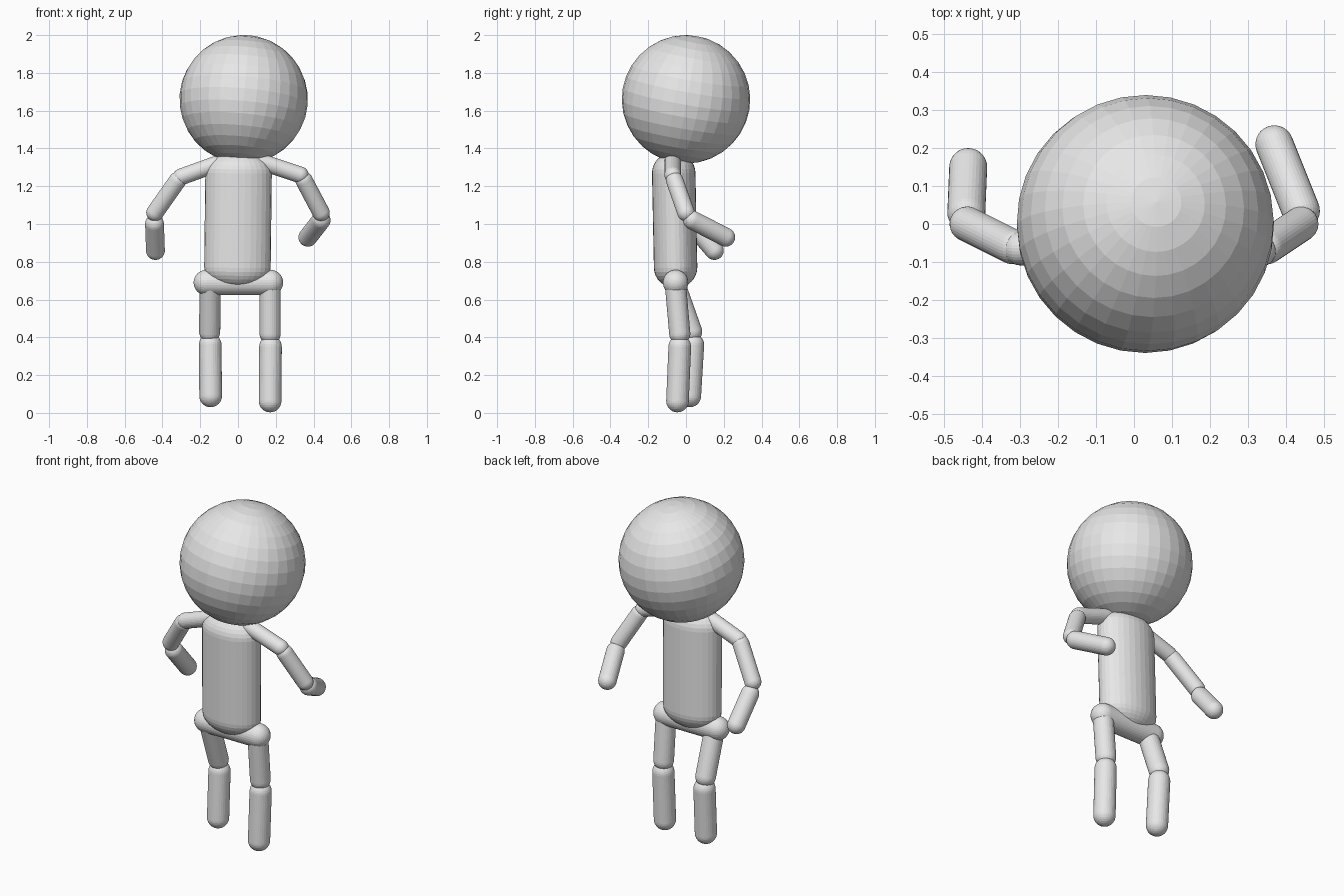
import bpy, bmesh, math
from mathutils import Vector, Matrix

cube = bpy.data.objects.get("Cube")
if cube:
    bpy.data.objects.remove(cube, do_unlink=True)

GREY = (0.8, 0.8, 0.8, 1)
mat = bpy.data.materials.new("plain grey")
mat.use_nodes = True
mat.diffuse_color = GREY
mat.node_tree.nodes["Principled BSDF"].inputs["Base Color"].default_value = GREY


def add_object(name, bm):
    bmesh.ops.recalc_face_normals(bm, faces=bm.faces)
    mesh = bpy.data.meshes.new(name)
    bm.to_mesh(mesh)
    bm.free()
    mesh.materials.append(mat)
    obj = bpy.data.objects.new(name, mesh)
    bpy.context.collection.objects.link(obj)
    return obj


def capsule(name, start, end, radius, depth=None, cap=None, steps=8, sides=32):
    """Round-ended tube whose cap centres are start and end."""
    start, end = Vector(start), Vector(end)
    length = (end - start).length
    cap = cap or radius
    bm = bmesh.new()
    profile = []
    for base, sign in ((0, -1), (length, 1)):
        arc = []
        for i in range(steps + 1):
            a = math.pi / 2 * i / steps
            r = radius * math.cos(a) if i < steps else 0
            arc.append((r, base + sign * cap * math.sin(a)))
        profile += arc[::-1] if sign < 0 else arc
    verts = [bm.verts.new((r, 0, z)) for r, z in profile]
    edges = [bm.edges.new(pair) for pair in zip(verts, verts[1:])]
    bmesh.ops.spin(bm, geom=verts + edges, axis=(0, 0, 1), cent=(0, 0, 0),
                   angle=math.tau, steps=sides, use_merge=True)
    bmesh.ops.remove_doubles(bm, verts=bm.verts, dist=1e-5)
    flatten = Matrix.Diagonal((1, (depth or radius) / radius, 1, 1))
    turn = Vector((0, 0, 1)).rotation_difference(end - start).to_matrix().to_4x4()
    bm.transform(Matrix.Translation(start) @ turn @ flatten)
    return add_object(name, bm)


# Head: faceted ball, tipped back and slightly sideways
bm = bmesh.new()
bmesh.ops.create_uvsphere(bm, u_segments=32, v_segments=16, radius=0.34)
head = add_object("head", bm)
head.location = (0.03, 0, 1.66)
head.rotation_euler = (math.radians(-10), math.radians(5), 0)

# Trunk
capsule("torso", (-0.003, -0.055, 0.77), (0.003, -0.065, 1.27), 0.176, depth=0.115, cap=0.11)
capsule("pelvis", (-0.168, -0.055, 0.69), (0.172, -0.055, 0.69), 0.067)

# Arms: shoulder, upper arm and forearm on each side
arms = {
    "left": [((0.12, -0.07, 1.33), (0.33, -0.07, 1.26)),
             ((0.35, -0.06, 1.23), (0.44, 0.0, 1.06)),
             ((0.44, 0.035, 1.02), (0.37, 0.21, 0.93))],
    "right": [((-0.12, -0.07, 1.315), (-0.30, -0.065, 1.25)),
              ((-0.32, -0.06, 1.23), (-0.44, 0.0, 1.06)),
              ((-0.442, 0.03, 1.0), (-0.437, 0.15, 0.86))],
}
for side, bones in arms.items():
    for part, radius, (a, b) in zip(("shoulder", "upper_arm", "forearm"),
                                    (0.044, 0.046, 0.05), bones):
        capsule(f"{side}_{part}", a, b, radius)

# Legs: thigh and shin on each side
legs = {
    "left": [((0.17, -0.055, 0.67), (0.17, -0.033, 0.42)),
             ((0.172, -0.033, 0.35), (0.17, -0.045, 0.063))],
    "right": [((-0.148, -0.055, 0.67), (-0.15, 0.03, 0.43)),
              ((-0.147, 0.036, 0.36), (-0.145, 0.02, 0.09))],
}
for side, bones in legs.items():
    for part, radius, (a, b) in zip(("thigh", "shin"), (0.056, 0.06), bones):
        capsule(f"{side}_{part}", a, b, radius)
